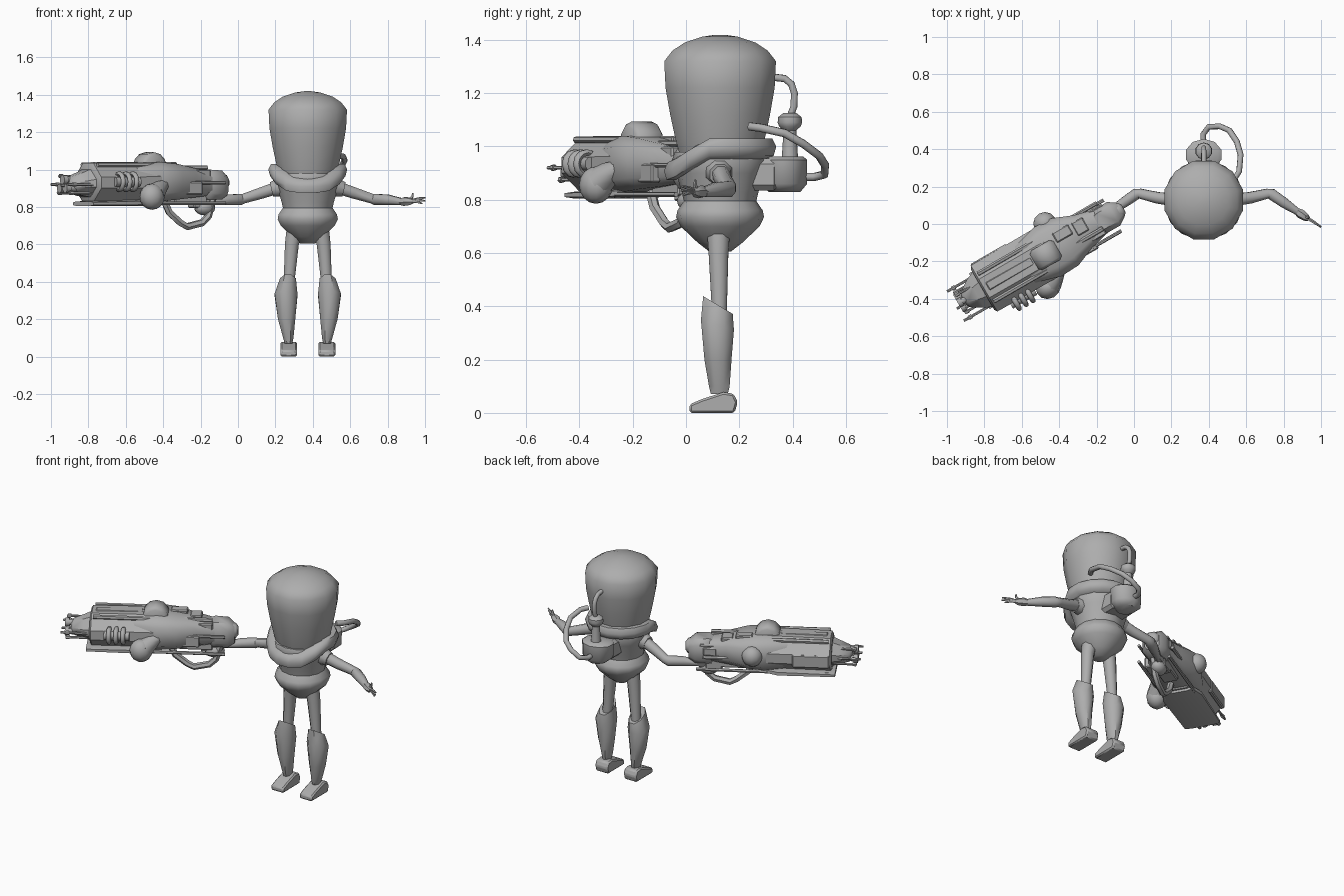
import bpy, bmesh, math
from mathutils import Vector, Matrix

grey = bpy.data.materials.new("matte_grey")
grey.diffuse_color = (0.42, 0.42, 0.42, 1)

CX, CY = 0.373, 0.128                        # figure's axis
BODY = Matrix.Identity(4)
# weapon frame: local -x points to the muzzle, local y is sideways
GUN = Matrix.Translation((-0.10, 0.06, 0)) @ Matrix.Rotation(math.radians(30), 4, 'Z')


def finish(name, bm, M=BODY, angle=40):
    bmesh.ops.transform(bm, matrix=M, verts=bm.verts)
    bmesh.ops.recalc_face_normals(bm, faces=bm.faces)
    me = bpy.data.meshes.new(name)
    bm.to_mesh(me)
    bm.free()
    me.materials.append(grey)
    me.shade_smooth()
    me.set_sharp_from_angle(angle=math.radians(angle))
    ob = bpy.data.objects.new(name, me)
    bpy.context.collection.objects.link(ob)
    return ob


def skin(name, rings, M=BODY, angle=40, closed=False):
    """Join rings of points into a capped or closed surface."""
    bm = bmesh.new()
    vs = [[bm.verts.new(p) for p in r] for r in rings]
    n = len(vs[0])
    pairs = list(zip(vs, vs[1:])) + ([(vs[-1], vs[0])] if closed else [])
    for a, b in pairs:
        for i in range(n):
            j = (i + 1) % n
            bm.faces.new((a[i], a[j], b[j], b[i]))
    if not closed:
        bm.faces.new(vs[0])
        bm.faces.new(vs[-1])
    return finish(name, bm, M, angle)


def hring(x, y, z, rx, ry, n=12, dz=lambda px, py: 0):
    out = []
    for i in range(n):
        a = 2 * math.pi * (i + 0.5) / n
        px, py = x + rx * math.cos(a), y + ry * math.sin(a)
        out.append((px, py, z + dz(px, py)))
    return out


def tube(name, pts, radii, n=8, M=BODY):
    pts = [Vector(p) for p in pts]
    if not isinstance(radii, (list, tuple)):
        radii = [radii] * len(pts)
    rings, u = [], None
    for i, p in enumerate(pts):
        t = (pts[min(i + 1, len(pts) - 1)] - pts[max(i - 1, 0)]).normalized()
        if u is None:
            u = t.orthogonal()
        u = (u - t * u.dot(t)).normalized()
        w = t.cross(u)
        rings.append([p + radii[i] * (u * math.cos(2 * math.pi * (k + .5) / n) + w * math.sin(2 * math.pi * (k + .5) / n))
                      for k in range(n)])
    return skin(name, rings, M, 50)


def box(name, c, size, M=BODY, bevel=0.006):
    bm = bmesh.new()
    bmesh.ops.create_cube(bm, size=1, matrix=Matrix.Translation(c) @ Matrix.Diagonal((*size, 1)))
    bmesh.ops.bevel(bm, geom=bm.edges[:], offset=bevel, segments=1, affect='EDGES')
    return finish(name, bm, M, 30)


def ball(name, c, r, M=BODY):
    bm = bmesh.new()
    bmesh.ops.create_uvsphere(bm, u_segments=12, v_segments=8, radius=1,
                              matrix=Matrix.Translation(c) @ Matrix.Diagonal((*r, 1)))
    return finish(name, bm, M, 60)


# ---- head and torso
head = [(0.98, .16), (1.03, .174), (1.12, .194), (1.22, .212), (1.32, .217),
        (1.36, .185), (1.39, .138), (1.412, .07), (1.419, .02)]
skin("head", [hring(CX, CY, z, r, r) for z, r in head], angle=60)
torso = [(.605, .04), (.64, .085), (.70, .148), (.735, .165), (.76, .16), (.795, .136),
         (.825, .143), (.90, .165), (.95, .18), (.98, .17)]
skin("torso", [hring(CX, CY, z, r, r, 14) for z, r in torso])


def dip(px, py):                             # the collar drops at the front
    return -0.09 * max(0, min(1, (0.08 - py) / 0.14))


collar = [(.95, .17), (.965, .205), (1.0, .215), (1.03, .20), (1.03, .165), (.97, .155)]
skin("collar", [hring(CX, CY, z, r, r, 16, dip) for z, r in collar], angle=60, closed=True)

# ---- backpack, canister and hoses
pack = [(.83, .06, .06), (.86, .096, .085), (.95, .10, .085), (.962, .08, .07)]
skin("backpack", [hring(CX, .37, z, rx, ry, 10) for z, rx, ry in pack], angle=50)
box("backpack_mount", (CX, .29, .895), (.17, .12, .12), bevel=.02)
can = [(.95, .032), (.965, .03), (1.06, .024), (1.075, .04), (1.09, .046), (1.11, .044), (1.125, .025)]
skin("canister", [hring(CX, .39, z, r, r, 10) for z, r in can])
tube("top_hose", [(CX, .39, 1.11), (CX, .405, 1.15), (CX, .407, 1.20), (CX, .395, 1.235),
                  (CX, .37, 1.255), (CX, .31, 1.262)], .014)
tube("side_hose", [(.535, .24, 1.075), (.562, .28, 1.07), (.57, .37, 1.05), (.55, .44, 1.01), (.51, .50, .965),
                   (.46, .522, .93), (.40, .52, .895), (.37, .48, .885), (CX, .40, .885)], .016)

# ---- legs and arms, mirrored about the figure's axis
for side, s in (("left", 1), ("right", -1)):
    tube(side + "_thigh", [(CX + s * .072, .122, .67), (CX + s * .085, .122, .60), (CX + s * .10, .125, .40),
                           (CX + s * .105, .125, .32)], [.046, .04, .031, .03], 8)
    # shin guard, cut at a slant on top
    shin = [(.07, .103, .125, .022, .034, 0), (.10, .104, .125, .03, .042, 0), (.20, .113, .12, .05, .055, 0),
            (.33, .116, .118, .066, .067, .3), (.405, .106, .12, .046, .06, .6), (.39, .104, .12, .03, .04, .4)]
    skin(side + "_shin", [hring(CX + s * dx, y, z, rx, ry, 8, lambda px, py, y=y, k=k: -k * (py - y))
                          for z, dx, y, rx, ry, k in shin], angle=50)
    foot = [(.012, 0), (.012, .032), (.06, .052), (.11, .068), (.14, .078), (.18, .072), (.195, .04), (.183, 0)]
    ob = skin(side + "_foot", [[(CX + s * .102 + w, .1 + (y - .1) * .99, z) for y, z in foot]
                               for w in (-.045, .045)], angle=30)
    m = ob.modifiers.new("soft_edge", 'BEVEL')
    m.width = .008
    m.limit_method = 'ANGLE'
    A = lambda x, y, z: (CX + s * (x - CX), y, z)
    tube(side + "_shoulder", [A(.52, .125, .905), A(.565, .128, .895)], [.055, .042], 8)
    tube(side + "_arm", [A(.53, .128, .905), A(.62, .14, .875), A(.715, .163, .845), A(.735, .16, .84),
                         A(.80, .115, .838), A(.875, .065, .828)], [.036, .033, .028, .032, .03, .02], 8)
    tube(side + "_palm", [A(.868, .07, .828), A(.89, .055, .83), A(.92, .035, .83), A(.935, .026, .83)],
         [.018, .026, .021, .012], 6)
    for k, (tx, ty, tz) in enumerate([(1.0, -.015, .85), (1.0, -.018, .833), (.985, -.008, .818), (.935, .035, .875)]):
        tube(f"{side}_finger_{k}", [A(.91, .042, .83), A((.93 + tx) / 2, (.032 + ty) / 2, (.83 + tz) / 2 + .004),
                                    A(tx, ty, tz)], [.009, .008, .004], 5)


# ---- weapon body: chamfered sections along local x
def section(x, hw, z0, z1, c=.35, y=0):
    cy, cz = hw * c, (z1 - z0) * c * .6
    return [(x, y - hw + cy, z0), (x, y + hw - cy, z0), (x, y + hw, z0 + cz), (x, y + hw, z1 - cz),
            (x, y + hw - cy, z1), (x, y - hw + cy, z1), (x, y - hw, z1 - cz), (x, y - hw, z0 + cz)]


def loft(name, rows, angle=35):
    skin(name, [section(*r) for r in rows], GUN, angle)


loft("barrel_casing", [(-.82, .125, .84, 1.02, .6), (-.81, .142, .825, 1.035, .6), (-.41, .145, .825, 1.04, .6),
                       (-.39, .125, .84, 1.02, .6)])
loft("receiver", [(-.56, .11, .84, 1.03), (-.42, .15, .83, 1.04), (-.31, .145, .84, 1.03), (-.20, .10, .85, 1.01),
                  (-.10, .075, .86, .99), (-.02, .06, .87, .975)], 60)
loft("rear_housing", [(-.13, .05, .85, .985), (-.09, .072, .84, 1.0), (-.01, .072, .84, .995), (.03, .045, .86, .965)], 50)
loft("under_plate", [(-.84, .11, .805, .83), (-.50, .12, .805, .84), (-.42, .09, .81, .84)])
loft("muzzle_cone", [(-.80, .115, .85, 1.01, .6), (-.86, .09, .86, .985, .6), (-.92, .052, .875, .965, .6),
                     (-.935, .03, .89, .95, .6)])

# muzzle barrels and guide rods
for k, (y, z) in enumerate([(.03, .90), (-.03, .90), (0, .945)]):
    tube(f"muzzle_barrel_{k}", [(-.90, y, z), (-.945, y, z), (-.945, y, z), (-.97, y, z)], [.018, .018, .026, .026], 8, GUN)
for k, (y, z) in enumerate([(.085, .92), (-.095, .92), (.06, .875), (-.06, .875), (.045, .965), (-.02, .915)]):
    tube(f"guide_rod_{k}", [(-.99 if k in (0, 1, 5) else -.965, y, z), (-.80, y, z)], .0075, 6, GUN)
    tube(f"guide_tip_{k}", [(-.96, y, z), (-.94, y, z)], .012, 6, GUN)

# long side rails and top rods
for k, (x0, x1, y, z, r) in enumerate([(-.80, -.02, .09, .82, .01), (-.80, -.02, -.10, .82, .01),
                                       (-.38, -.04, .07, .965, .009), (-.30, -.02, -.10, .93, .009),
                                       (-.80, -.45, .085, 1.025, .013), (-.80, -.45, -.085, 1.025, .013),
                                       (-.28, -.06, .095, .90, .011), (-.40, -.10, -.04, 1.01, .013)]):
    tube(f"rail_{k}", [(x0, y, z), (x1, y, z)], r, 6, GUN)

# blocks on the top and sides
for k, (c, d) in enumerate([((-.65, 0, 1.03), (.28, .05, .02)), ((-.30, .045, 1.015), (.10, .06, .05)),
                            ((-.20, .03, 1.0), (.07, .08, .04)), ((-.14, -.05, .975), (.09, .05, .05)),
                            ((-.70, .137, .92), (.22, .025, .08)), ((-.24, -.10, .90), (.14, .04, .07)),
                            ((-.20, 0, .845), (.20, .09, .06)), ((-.10, .07, .93), (.08, .03, .05)),
                            ((-.12, .01, .82), (.10, .07, .05))]):
    box(f"block_{k}", c, d, GUN)

# top drum, side tanks, coil rings and grip loop
tube("top_drum", [(-.435, -.07, 1.015), (-.435, -.055, 1.015), (-.435, .035, 1.015), (-.435, .05, 1.015)],
     [.06, .078, .078, .06], 12, GUN)
ball("front_tank", (-.51, -.165, .855), (.068, .062, .07), GUN)
tube("front_tank_neck", [(-.49, -.16, .87), (-.45, -.14, .90), (-.41, -.12, .92)], [.058, .045, .03], 8, GUN)
ball("rear_tank", (-.355, .14, .94), (.062, .06, .062), GUN)
for k in range(3):
    cx = -.70 + .042 * k
    skin(f"coil_ring_{k}", [[(cx + .014 * math.cos(b), -.145 + (.042 + .014 * math.sin(b)) * math.cos(a),
                              .935 + (.042 + .014 * math.sin(b)) * math.sin(a))
                             for b in [j * math.pi / 3 for j in range(6)]]
                            for a in [i * math.pi / 6 for i in range(12)]], GUN, 60, True)
tube("coil_core", [(-.73, -.145, .935), (-.58, -.145, .935)], .028, 8, GUN)
tube("grip_loop", [(-.35, -.02, .83), (-.32, -.02, .77), (-.25, -.02, .715), (-.21, -.02, .695), (-.12, -.02, .715),
                   (-.08, -.02, .75), (-.05, -.02, .85)], .02, 6, GUN)
ball("rear_bulb", (-.09, 0, .795), (.06, .045, .04), GUN)
tube("rear_cap", [(-.02, 0, .93), (.035, 0, .93), (.05, 0, .93)], [.05, .045, .025], 8, GUN)
